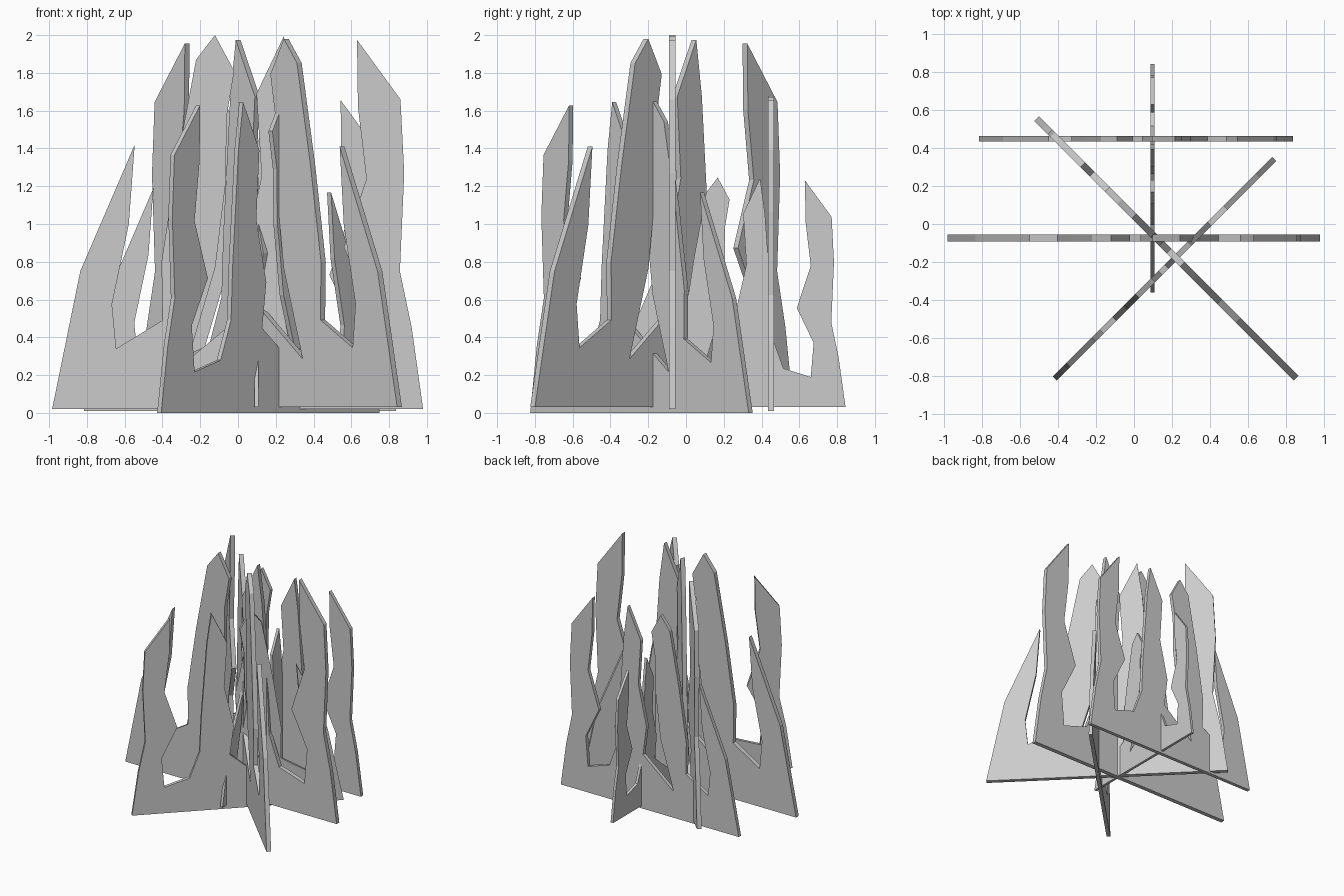
import bpy, bmesh
from math import radians
from mathutils import Matrix

if "Cube" in bpy.data.objects:
    bpy.data.objects.remove(bpy.data.objects["Cube"])

# Jagged four-blade outline (width, height above base)
OUTLINE = [(-.984, 0), (-.835, .73), (-.547, 1.40), (-.578, .98), (-.667, .555),
           (-.645, .32), (-.40, .47), (-.405, .78), (-.325, 1.30), (-.222, 1.85),
           (-.122, 1.98), (-.02, 1.79), (-.06, 1.55), (-.065, 1.2), (-.12, .75),
           (-.265, .26), (.072, .54), (.035, .83), (.125, 1.23), (.098, 1.67),
           (.243, 1.975), (.285, 1.67), (.338, .93), (.352, .59), (.445, .335),
           (.68, .26), (.705, .555), (.56, .855), (.68, 1.22), (.635, 1.6),
           (.63, 1.955), (.86, 1.64), (.88, 1.25), (.857, .73), (.92, .43), (.98, 0)]
THICK = .036


def plate(name, x, y, z, angle, scale):
    """Extruded upright sheet, turned about z."""
    bm = bmesh.new()
    face = bm.faces.new([bm.verts.new((u, -THICK / 2, v)) for u, v in OUTLINE])
    ext = bmesh.ops.extrude_face_region(bm, geom=[face], use_keep_orig=True)
    moved = [g for g in ext["geom"] if isinstance(g, bmesh.types.BMVert)]
    bmesh.ops.translate(bm, verts=moved, vec=(0, THICK, 0))
    bmesh.ops.recalc_face_normals(bm, faces=bm.faces)
    bm.transform(Matrix.Translation((x, y, z)) @ Matrix.Rotation(radians(angle), 4, 'Z')
                 @ Matrix.Scale(scale, 4))
    mesh = bpy.data.meshes.new(name)
    bm.to_mesh(mesh)
    bm.free()
    bpy.context.collection.objects.link(bpy.data.objects.new(name, mesh))


# Five crossing sheets
plate("main_sheet", 0, -.073, .02, 0, 1)
plate("back_sheet", .0125, .45, .01, 0, .842)
plate("side_sheet", .098, .243, .03, 90, .614)
plate("large_diagonal_sheet", .17, -.127, .03, 135, .985)
plate("small_diagonal_sheet", .16, -.237, 0, 225, .833)
